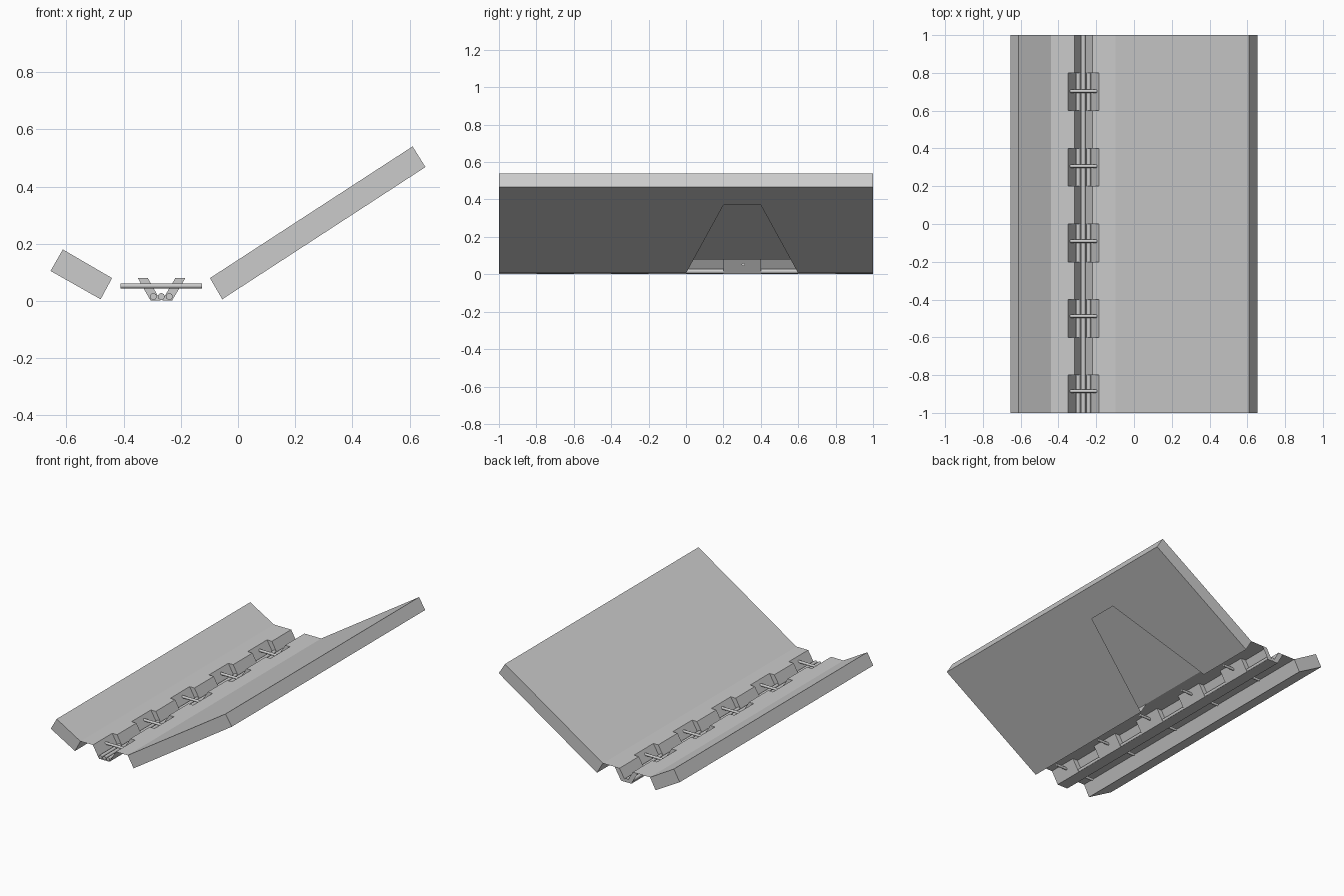
import bpy, bmesh, math

if "Cube" in bpy.data.objects:
    bpy.data.objects.remove(bpy.data.objects["Cube"])

# cross-section corners (x, z): outer top, outer bottom, inner top, inner bottom
L_OT, L_OB, L_IT, L_IB = (-.612, .18), (-.655, .105), (-.44, .08), (-.48, .006)
R_OT, R_OB, R_IT, R_IB = (.61, .54), (.655, .468), (-.098, .08), (-.055, .006)
SHIFT = .035                                # depth of the wall pockets
LW_T, LW_B = (-.35, .08), (-.306, .002)     # left channel wall
RW_T, RW_B = (-.184, .08), (-.23, .002)     # right channel wall


def face(bm, pts):
    bm.faces.new([bm.verts.new(p) for p in pts])


def strip(bm, a, b, y0=-1, y1=1):
    face(bm, [(a[0], y0, a[1]), (a[0], y1, a[1]), (b[0], y1, b[1]), (b[0], y0, b[1])])


def end_cap(bm, pts, y):
    face(bm, [(x, y, z) for x, z in pts])


def finish(bm, name, angle):
    bmesh.ops.remove_doubles(bm, verts=bm.verts, dist=1e-5)
    bmesh.ops.recalc_face_normals(bm, faces=bm.faces)
    big = [f for f in bm.faces if len(f.verts) > 4]
    bmesh.ops.triangulate(bm, faces=big)
    me = bpy.data.meshes.new(name)
    bm.to_mesh(me)
    bm.free()
    ob = bpy.data.objects.new(name, me)
    bpy.context.collection.objects.link(ob)
    bpy.ops.object.select_all(action='DESELECT')
    ob.select_set(True)
    bpy.context.view_layer.objects.active = ob
    bpy.ops.object.shade_smooth_by_angle(angle=math.radians(angle))


# short left bank: closed hollow slab
bm = bmesh.new()
for a, b in ((L_OT, L_IT), (L_IT, L_IB), (L_IB, L_OB), (L_OB, L_OT)):
    strip(bm, a, b)
for y in (-1, 1):
    end_cap(bm, (L_OT, L_IT, L_IB, L_OB), y)
finish(bm, "left_bank", 35)

# long right bank: hollow slab with a tapered opening in its underside
bm = bmesh.new()
strip(bm, R_IT, R_OT)
strip(bm, R_OT, R_OB)
strip(bm, R_IT, R_IB, -1, 0)
strip(bm, R_IT, R_IB, .6, 1)
t = (.37 - R_IB[1]) / (R_OB[1] - R_IB[1])
under = lambda y, k: (R_IB[0] + k * (R_OB[0] - R_IB[0]), y, R_IB[1] + k * (R_OB[1] - R_IB[1]))
face(bm, [under(*p) for p in ((-1, 0), (0, 0), (.2, t), (.4, t), (.6, 0), (1, 0), (1, 1), (-1, 1))])
for y in (-1, 1):
    end_cap(bm, (R_IT, R_OT, R_OB, R_IB), y)
finish(bm, "right_bank", 35)

# thin channel sheet; every second wall section steps inward as a pocket
bm = bmesh.new()
for i in range(10):
    y0, y1 = -1 + .2 * i, -.8 + .2 * i
    strip(bm, L_IT, LW_T, y0, y1)
    strip(bm, LW_B, RW_B, y0, y1)
    strip(bm, RW_T, R_IT, y0, y1)
    for top, bot, d in ((LW_T, LW_B, SHIFT), (RW_T, RW_B, -SHIFT)):
        if i % 2 == 0:
            strip(bm, top, bot, y0, y1)
            continue
        top2, bot2 = (top[0] + d, top[1]), (bot[0] + d, bot[1])
        strip(bm, top, top2, y0, y1)
        strip(bm, top2, bot2, y0, y1)
        for y in (y0, y1):
            end_cap(bm, (top, top2, bot2, bot), y)
finish(bm, "channel_sheet", 35)


def rod(name, r, length, loc, rot):
    bpy.ops.mesh.primitive_cylinder_add(vertices=16, radius=r, depth=length, location=loc, rotation=rot)
    bpy.context.object.name = name
    bpy.ops.object.shade_smooth_by_angle(angle=math.radians(35))


# long pipes lying in the channel
for k in range(3):
    rod(f"pipe_{k + 1}", .012, 2, (-.296 + .028 * k, 0, .0155), (math.pi / 2, 0, 0))

# cross bars through the plain wall sections
for k in range(5):
    rod(f"cross_bar_{k + 1}", .0085, .286, (-.268, -.885 + .397 * k, .0525), (0, math.pi / 2, 0))
